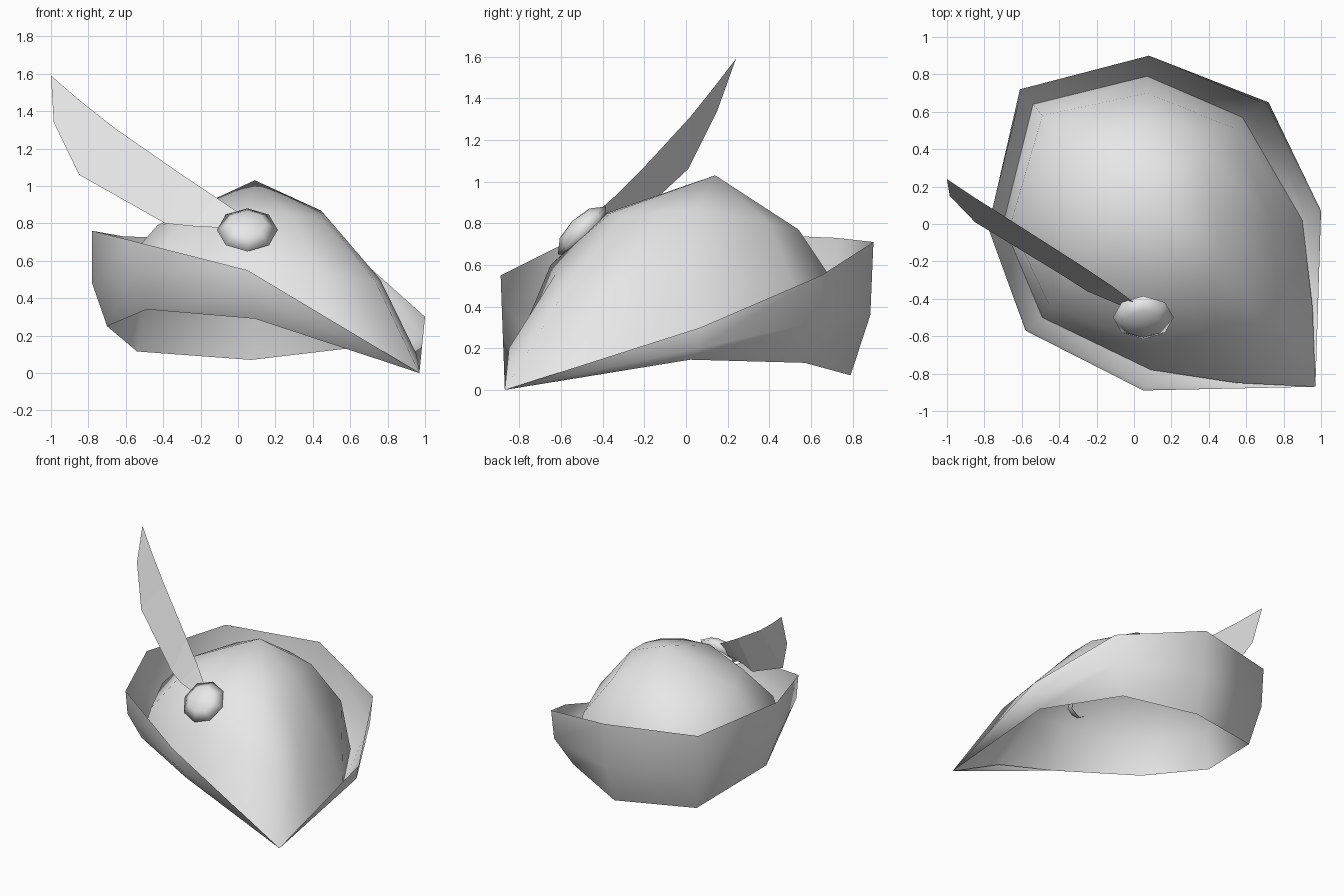
import bpy
import bmesh
import math
from mathutils import Matrix, Vector

cube = bpy.data.objects.get("Cube")
if cube:
    bpy.data.objects.remove(cube)

felt = bpy.data.materials.new("plain_grey")
felt.use_nodes = True
GREY = (0.8, 0.8, 0.8, 1)
felt.diffuse_color = GREY
felt.node_tree.nodes["Principled BSDF"].inputs["Base Color"].default_value = GREY


def finish(name, bm, smooth=True):
    mesh = bpy.data.meshes.new(name)
    bm.to_mesh(mesh)
    bm.free()
    for poly in mesh.polygons:
        poly.use_smooth = smooth
    mesh.materials.append(felt)
    obj = bpy.data.objects.new(name, mesh)
    bpy.context.collection.objects.link(obj)
    return obj


def loft(name, rings, apex=None):
    """Skin closed rings, bottom to top, optionally closed with an apex."""
    bm = bmesh.new()
    loops = [[bm.verts.new(p) for p in ring] for ring in rings]
    n = len(loops[0])
    for low, high in zip(loops, loops[1:]):
        for i in range(n):
            j = (i + 1) % n
            bm.faces.new((low[i], low[j], high[j], high[i]))
    if apex:
        top = bm.verts.new(apex)
        for i in range(n):
            bm.faces.new((loops[-1][i], loops[-1][(i + 1) % n], top))
    bmesh.ops.remove_doubles(bm, verts=bm.verts, dist=0.001)
    return finish(name, bm)


# Rings run counterclockwise from the pointed tip
TIP = (0.97, -0.87, 0.0)
fold = [TIP, (0.9, 0.02, 0.145), (0.58, 0.57, 0.13), (0.07, 0.79, 0.07),
        (-0.54, 0.64, 0.115), (-0.7, 0, 0.25), (-0.49, -0.5, 0.34), (0.09, -0.78, 0.29)]
middle = [TIP, (0.99, 0.06, 0.2), (0.7, 0.64, 0.33), (0.08, 0.885, 0.36),
          (-0.6, 0.71, 0.42), (-0.78, -0.02, 0.48), (-0.57, -0.56, 0.53), (0.06, -0.87, 0.42)]
rim = [TIP, (1.0, 0.07, 0.3), (0.72, 0.65, 0.55), (0.08, 0.9, 0.71),
       (-0.61, 0.72, 0.73), (-0.78, -0.02, 0.76), (-0.58, -0.57, 0.71), (0.05, -0.89, 0.55)]
loft("upturned_brim", [fold, middle, rim])

# Crown, with extra columns on each side of the tip
base = [TIP, (0.955, -0.45, 0.1)] + fold[1:] + [(0.55, -0.85, 0.2)]
shoulder = [(0.74, -0.58, 0.48), (0.76, -0.3, 0.5), (0.73, 0.02, 0.52), (0.54, 0.51, 0.52),
            (0.07, 0.7, 0.53), (-0.49, 0.58, 0.52), (-0.66, 0, 0.53), (-0.45, -0.44, 0.56),
            (0.1, -0.65, 0.6), (0.42, -0.63, 0.55)]
upper = [(0.43, -0.3, 0.83), (0.46, -0.15, 0.85), (0.44, 0.05, 0.87), (0.36, 0.4, 0.8),
         (0.07, 0.54, 0.77), (-0.33, 0.44, 0.77), (-0.43, 0.02, 0.79), (-0.3, -0.27, 0.8),
         (0.06, -0.38, 0.85), (0.27, -0.36, 0.85)]
loft("crown", [base, shoulder, upper], (0.09, 0.14, 1.03))

# Flat feather
bm = bmesh.new()
upper_edge = [(0, -0.42, 0.86), (-0.12, -0.33, 0.94), (-0.3, -0.21, 1.06),
              (-0.66, 0.02, 1.31), (-0.85, 0.14, 1.46)]
lower_edge = [(-0.06, -0.44, 0.775), (-0.25, -0.36, 0.785), (-0.39, -0.27, 0.8),
              (-0.85, 0.01, 1.06), (-0.985, 0.15, 1.34)]
top = [bm.verts.new(p) for p in upper_edge]
low = [bm.verts.new(p) for p in lower_edge]
for i in range(len(top) - 1):
    bm.faces.new((low[i], top[i], top[i + 1], low[i + 1]))
bm.faces.new((low[-1], top[-1], bm.verts.new((-1, 0.24, 1.59))))
finish("feather", bm, smooth=False)

# Eight-sided domed button, tilted to lie on the crown
tilt = Matrix.Translation(Vector((0.05, -0.5, 0.765))) @ Matrix.Rotation(math.radians(45), 4, "X")


def disc(radius, height):
    return [tilt @ Vector((radius * math.cos(a), radius * math.sin(a), height))
            for a in (math.tau * i / 8 for i in range(8))]


loft("button", [disc(0.12, -0.04), disc(0.163, 0), disc(0.1, 0.05)], tilt @ Vector((0, 0, 0.065)))
